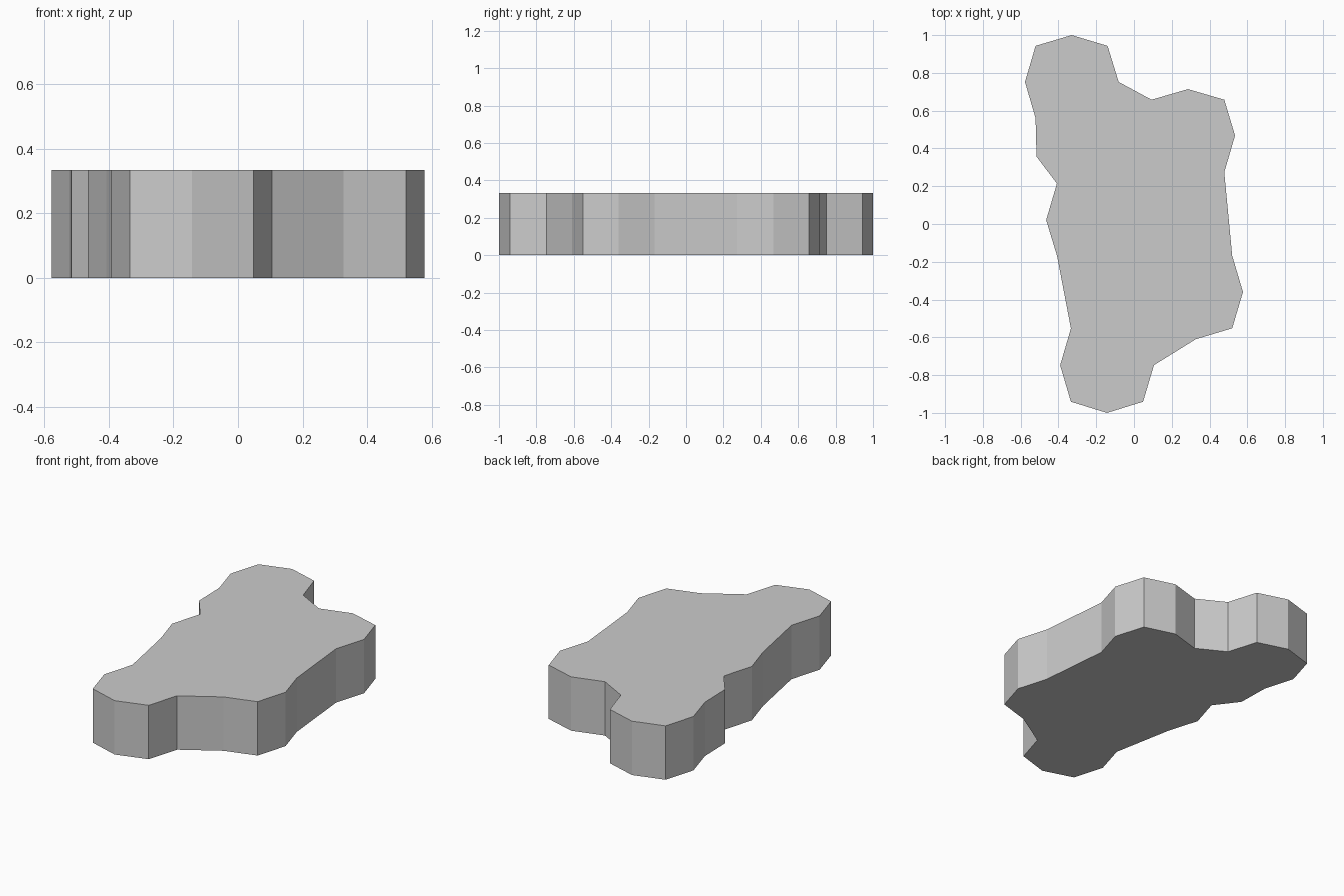
import bpy, bmesh

if "Cube" in bpy.data.objects:
    bpy.data.objects.remove(bpy.data.objects["Cube"])

HEIGHT = 0.333

# Slab outline seen from above, clockwise from the rear tip
OUTLINE = [
    (-0.33, 1.0), (-0.14, 0.943), (-0.081, 0.752), (0.093, 0.658),
    (0.286, 0.714), (0.478, 0.658), (0.535, 0.468), (0.478, 0.274),
    (0.52, -0.168), (0.577, -0.36), (0.52, -0.552), (0.327, -0.61),
    (0.106, -0.747), (0.048, -0.941), (-0.143, -1.0), (-0.334, -0.941),
    (-0.391, -0.748), (-0.334, -0.553), (-0.407, -0.17), (-0.465, 0.021),
    (-0.408, 0.214), (-0.516, 0.357), (-0.521, 0.56), (-0.577, 0.752),
    (-0.521, 0.943),
]


def extruded_slab(name, outline, height):
    bm = bmesh.new()
    base = bm.faces.new([bm.verts.new((x, y, 0)) for x, y in outline])
    top = bmesh.ops.extrude_face_region(bm, geom=[base], use_keep_orig=True)
    verts = [v for v in top["geom"] if isinstance(v, bmesh.types.BMVert)]
    bmesh.ops.translate(bm, verts=verts, vec=(0, 0, height))
    bmesh.ops.recalc_face_normals(bm, faces=bm.faces[:])
    mesh = bpy.data.meshes.new(name)
    bm.to_mesh(mesh)
    bm.free()
    obj = bpy.data.objects.new(name, mesh)
    bpy.context.collection.objects.link(obj)
    return obj


# Flat stone slab with vertical faceted sides
extruded_slab("stone_slab", OUTLINE, HEIGHT)
